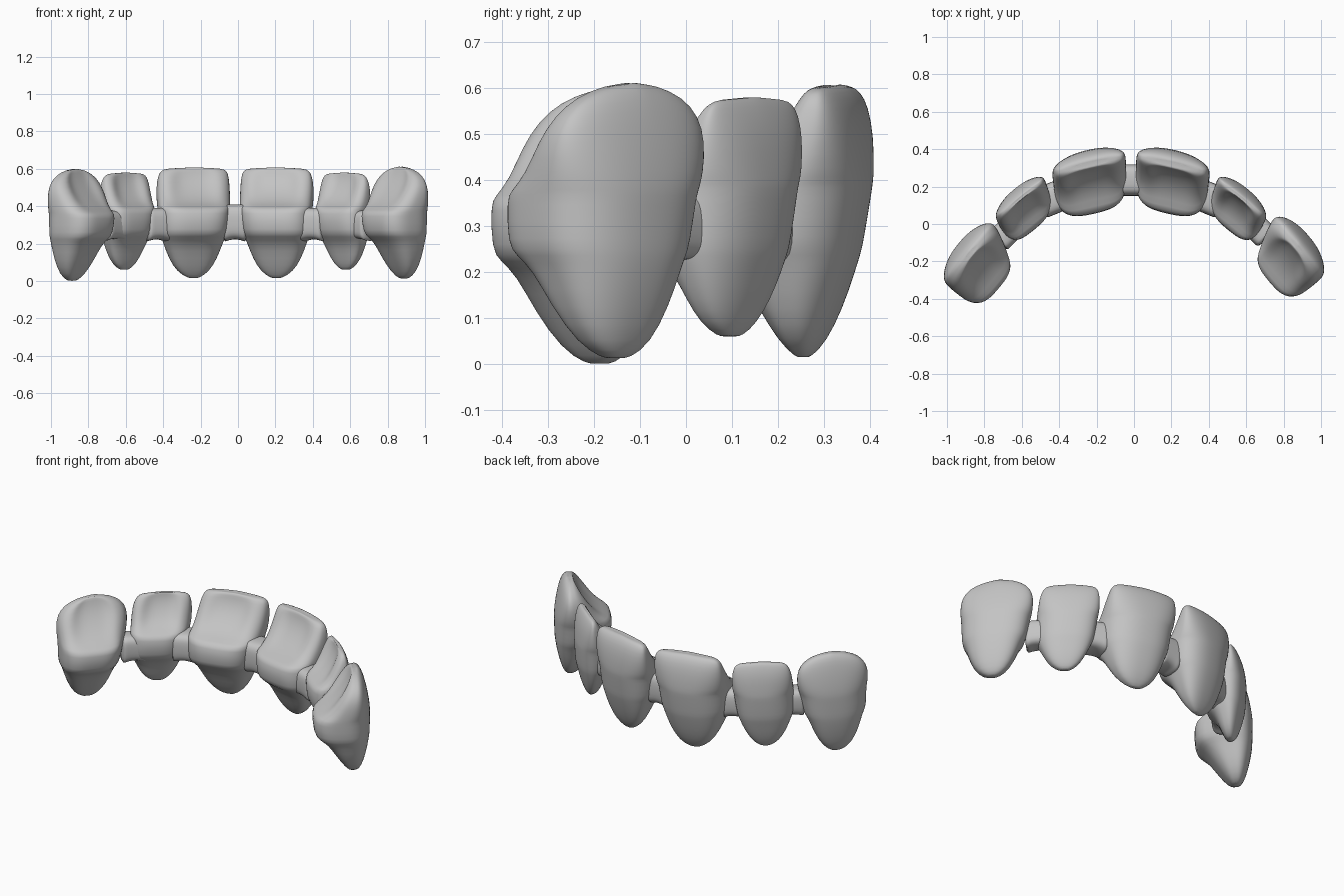
import bpy, bmesh, math
from mathutils import Matrix, Vector

cube = bpy.data.objects.get("Cube")
if cube:
    bpy.data.objects.remove(cube)

grey = bpy.data.materials.new("ceramic_grey")
grey.use_nodes = True
COLOUR = (0.55, 0.55, 0.55, 1)
grey.diffuse_color = COLOUR
grey.node_tree.nodes["Principled BSDF"].inputs["Base Color"].default_value = COLOUR

SEGMENTS = 40


def finish(bm, name):
    bmesh.ops.recalc_face_normals(bm, faces=bm.faces)
    mesh = bpy.data.meshes.new(name)
    bm.to_mesh(mesh)
    bm.free()
    mesh.materials.append(grey)
    obj = bpy.data.objects.new(name, mesh)
    bpy.context.collection.objects.link(obj)
    sub = obj.modifiers.new("smooth", "SUBSURF")
    sub.levels = sub.render_levels = 1
    for poly in mesh.polygons:
        poly.use_smooth = True
    return obj


def spow(value, power):
    return math.copysign(abs(value) ** power, value)


def tooth(name, side, angle, centre, rings, taper, shear, lean, peak, shift):
    """Loft rings of (height, half width, inner depth, outer depth) into a crown."""
    bm = bmesh.new()
    loops = []
    top = rings[-1][0]
    turn = Matrix.Rotation(math.radians(angle), 3, "Z")
    for z, w, back, front in rings:
        loop = []
        mid, half = (front + back) / 2, (front - back) / 2
        rise = max(0, (z - 0.38) / (top - 0.38))
        for i in range(SEGMENTS):
            a = 2 * math.pi * i / SEGMENTS
            s = math.sin(a)
            power = 2 / 2.4 if s > 0 else 2 / 3
            u = w * spow(math.cos(a), power)
            v = mid + half * spow(s, power)
            # hollow inner face between the side ridges
            if 0 < rise < 1 and s < 0:
                hollow = 0.045 * math.sin(math.pi * rise) ** 0.6
                v += spow(-s, power) * hollow * (math.exp(-(u / (0.6 * w)) ** 4) - 0.35)
            height = z - peak * rise * abs(u)
            # narrow the inner side, and lean the root end outwards
            fade = min(1, max(0, (front - v) / 0.25))
            u *= 1 - (1 - taper) * fade
            u += shear * fade + lean * max(0, 0.4 - z)
            p = turn @ Vector((centre + u, v, height))
            loop.append(bm.verts.new(Vector((side * p.x, p.y, p.z)) + Vector(shift)))
        loops.append(loop)
    for low, high in zip(loops, loops[1:]):
        for i in range(SEGMENTS):
            j = (i + 1) % SEGMENTS
            bm.faces.new((low[i], low[j], high[j], high[i]))
    for loop in (loops[0], loops[-1]):
        hub = bm.verts.new(sum((v.co for v in loop), Vector()) / SEGMENTS)
        for i in range(SEGMENTS):
            bm.faces.new((loop[i], loop[(i + 1) % SEGMENTS], hub))
    finish(bm, name)


def connector(name, x, y, angle, length, depth, low, high):
    """Saddle-shaped block joining two neighbouring crowns, arched underneath."""
    bm = bmesh.new()
    loops = []
    for k in range(-3, 4):
        e = k / 3
        flare = 0.02 * e * e
        loop = []
        for i in range(20):
            a = 2 * math.pi * i / 20
            c, s = spow(math.cos(a), 0.6), spow(math.sin(a), 0.6)
            loop.append(bm.verts.new((e * length / 2, c * depth / 2,
                                      s * ((high - low) / 2 + (flare if s < 0 else 0)))))
        loops.append(loop)
    for near, far in zip(loops, loops[1:]):
        for i in range(20):
            j = (i + 1) % 20
            bm.faces.new((near[i], near[j], far[j], far[i]))
    bm.faces.new(loops[0])
    bm.faces.new(loops[-1])
    obj = finish(bm, name)
    obj.location = (x, y, (low + high) / 2)
    obj.rotation_euler.z = math.radians(angle)


CENTRAL = [
    (0.015, 0.03, 0.28, 0.31), (0.05, 0.09, 0.25, 0.34), (0.12, 0.135, 0.21, 0.372),
    (0.2, 0.167, 0.17, 0.398), (0.24, 0.185, 0.115, 0.41), (0.262, 0.2, 0.093, 0.415),
    (0.378, 0.208, 0.093, 0.433), (0.392, 0.208, 0.112, 0.434), (0.42, 0.208, 0.19, 0.435),
    (0.5, 0.207, 0.265, 0.43), (0.565, 0.198, 0.305, 0.415), (0.597, 0.185, 0.322, 0.396),
    (0.61, 0.155, 0.338, 0.378)]
LATERAL = [
    (0.06, 0.03, 0.42, 0.455), (0.09, 0.075, 0.4, 0.472), (0.14, 0.11, 0.38, 0.49),
    (0.2, 0.14, 0.355, 0.505), (0.238, 0.158, 0.315, 0.515), (0.262, 0.17, 0.293, 0.52),
    (0.375, 0.178, 0.288, 0.528), (0.39, 0.178, 0.303, 0.528), (0.42, 0.178, 0.36, 0.526),
    (0.5, 0.172, 0.41, 0.517), (0.55, 0.158, 0.437, 0.5), (0.573, 0.14, 0.45, 0.488),
    (0.582, 0.11, 0.46, 0.478)]
CANINE = [
    (0.008, 0.03, 0.56, 0.605), (0.04, 0.085, 0.53, 0.628), (0.12, 0.135, 0.475, 0.652),
    (0.2, 0.168, 0.425, 0.667), (0.232, 0.19, 0.38, 0.671), (0.255, 0.205, 0.357, 0.673),
    (0.355, 0.217, 0.352, 0.675), (0.37, 0.219, 0.367, 0.675), (0.41, 0.222, 0.43, 0.672),
    (0.49, 0.22, 0.49, 0.658), (0.55, 0.195, 0.53, 0.642), (0.59, 0.145, 0.555, 0.626),
    (0.609, 0.07, 0.573, 0.606)]

# six crowns and the joints between them
for side, label in ((1, "left"), (-1, "right")):
    near = (0, 0, 0) if side > 0 else (-0.032, 0, 0)
    far = (0, 0, 0.005) if side > 0 else (0, -0.035, -0.007)
    tooth(label + "_central_incisor", side, -13, 0.122, CENTRAL, 0.93, 0.035, 0.05, 0.05, near)
    tooth(label + "_lateral_incisor", side, -39, 0.35, LATERAL, 0.82, 0.06, 0.1, 0.06, near)
    tooth(label + "_canine", side, -50, 0.648, CANINE, 0.78, 0.045, 0.09, 0.12, far)
    connector(label + "_inner_joint", side * 0.407 + near[0], 0.135, side * -22,
              0.15, 0.17, 0.222, 0.392)
    connector(label + "_outer_joint", side * 0.662 + near[0] / 2, -0.025 + far[1] / 2,
              side * -45, 0.15, 0.14, 0.225, 0.378)
connector("middle_joint", -0.016, 0.235, 0, 0.13, 0.17, 0.222, 0.41)
